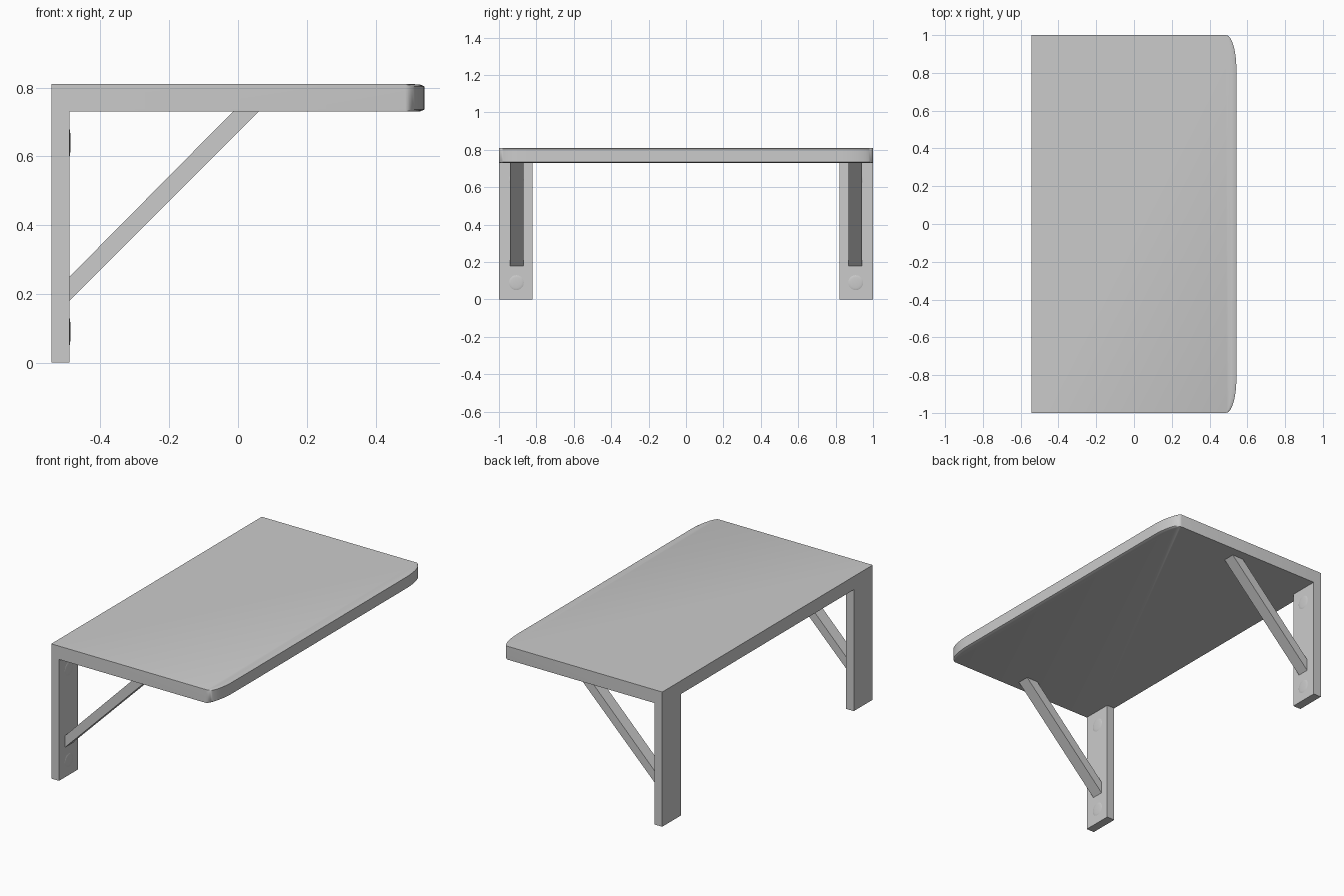
import bpy, bmesh, math

if "Cube" in bpy.data.objects:
    bpy.data.objects.remove(bpy.data.objects["Cube"])

X, TOP, UNDER = 0.542, 0.81, 0.73      # half depth, board top and underside
WALL = -0.49                           # front face of the legs


def finish(name, bm, mirror=False, smooth=False):
    bmesh.ops.recalc_face_normals(bm, faces=bm.faces[:])
    mesh = bpy.data.meshes.new(name)
    bm.to_mesh(mesh)
    bm.free()
    ob = bpy.data.objects.new(name, mesh)
    bpy.context.collection.objects.link(ob)
    if mirror:
        m = ob.modifiers.new("other_side", 'MIRROR')
        m.use_axis = (False, True, False)
    if smooth:
        bpy.ops.object.select_all(action='DESELECT')
        ob.select_set(True)
        bpy.context.view_layer.objects.active = ob
        bpy.ops.object.shade_smooth_by_angle(angle=math.radians(35))
    return ob


def extrude_xz(name, profile, y0, y1):
    bm = bmesh.new()
    face = bm.faces.new([bm.verts.new((x, y0, z)) for x, z in profile])
    out = bmesh.ops.extrude_face_region(bm, geom=[face])
    for v in out['geom']:
        if isinstance(v, bmesh.types.BMVert):
            v.co.y = y1
    # the extrusion keeps the start face, so both ends are closed
    return finish(name, bm, mirror=True)


# Board: straight back, elliptical front corners and a softened front rim
rx, ry, n = 0.055, 0.18, 12
x0 = X - rx
corner = [(x0 + rx * math.sin(a), 1 - ry + ry * math.cos(a))
          for a in (math.pi / 2 * i / n for i in range(n + 1))]
outline = [(-X, 1)] + corner + [(x, -y) for x, y in reversed(corner)] + [(-X, -1)]
layers = [(UNDER, 0.5), (UNDER + 0.0015, 0.8), (UNDER + 0.006, 1),
          (TOP - 0.006, 1), (TOP - 0.0015, 0.8), (TOP, 0.5)]
bm = bmesh.new()
rings = []
for z, k in layers:
    ring = []
    for x, y in outline:
        if x > x0:
            x = x0 + (x - x0) * k
            zz = z
        else:                          # keep the sides and back full height
            zz = z
        ring.append(bm.verts.new((x, y, zz)))
    rings.append(ring)
for a, b in zip(rings, rings[1:]):
    for i in range(len(a)):
        j = (i + 1) % len(a)
        bm.faces.new((a[i], a[j], b[j], b[i]))
bm.faces.new(rings[0])
bm.faces.new(rings[-1])
finish("shelf_board", bm, smooth=True)

# Wall legs under the back of the board
extrude_xz("wall_legs", [(-X, 0), (WALL, 0), (WALL, UNDER), (-X, UNDER)], 0.82, 1.0)

# Diagonal braces between legs and board
extrude_xz("diagonal_braces",
           [(WALL, 0.18), (0.06, UNDER), (-0.015, UNDER), (WALL, 0.25)], 0.87, 0.942)

# Almost flush domed screw heads on the legs
bm = bmesh.new()
for z in (0.09, 0.64):
    out = bmesh.ops.create_uvsphere(bm, u_segments=20, v_segments=8, radius=1)
    for v in out['verts']:
        v.co = (WALL + 0.003 * v.co.z, 0.907 + 0.04 * v.co.x, z + 0.04 * v.co.y)
finish("screw_heads", bm, mirror=True, smooth=True)
